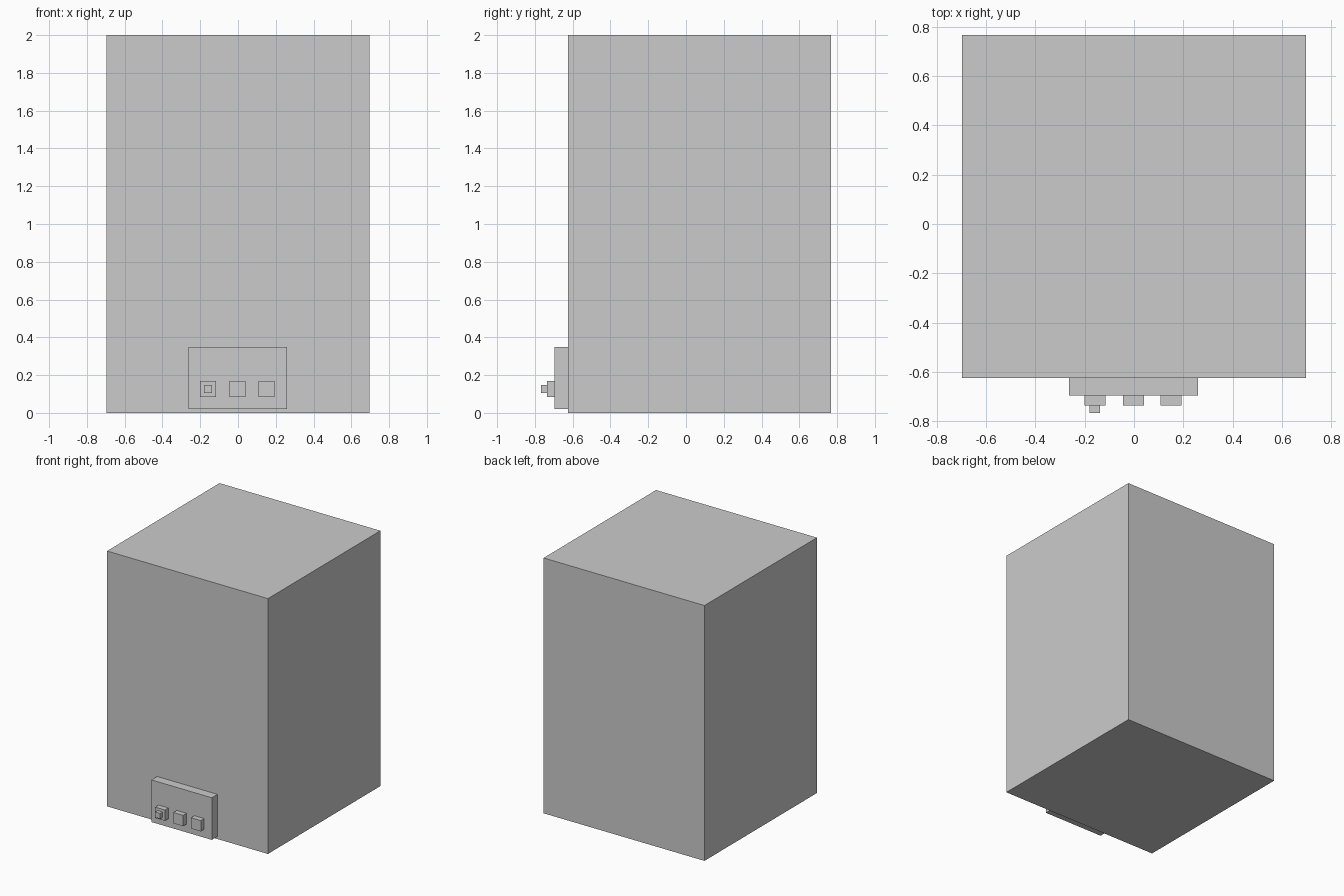
import bpy
import bmesh
from mathutils import Vector

if "Cube" in bpy.data.objects:
    bpy.data.objects.remove(bpy.data.objects["Cube"])


def box(name, lo, hi):
    """Axis-aligned box between two opposite corners."""
    lo, hi = Vector(lo), Vector(hi)
    size = hi - lo
    bm = bmesh.new()
    bmesh.ops.create_cube(bm, size=1)
    bmesh.ops.scale(bm, vec=size, verts=bm.verts)
    mesh = bpy.data.meshes.new(name)
    bm.to_mesh(mesh)
    bm.free()
    obj = bpy.data.objects.new(name, mesh)
    obj.location = (lo + hi) / 2
    bpy.context.collection.objects.link(obj)
    return obj


# Main cabinet
BODY_FRONT = -0.625
box("cabinet_body", (-0.697, BODY_FRONT, 0), (0.697, 0.767, 2))

# Control panel on the lower front
PANEL_FRONT = -0.695
box("control_panel", (-0.263, PANEL_FRONT, 0.02), (0.26, BODY_FRONT, 0.35))

# Row of three square buttons
BUTTON_FRONT = -0.737
HALF = 0.0425
BUTTON_Z = 0.127
button_xs = (-0.159, -0.002, 0.151)
for i, x in enumerate(button_xs, 1):
    box(f"button_{i}", (x - HALF, PANEL_FRONT, BUTTON_Z - HALF),
        (x + HALF, BUTTON_FRONT, BUTTON_Z + HALF))

# Small raised selector on the left button
SEL = 0.0215
x = button_xs[0]
box("selector_tab", (x - SEL, BUTTON_FRONT, BUTTON_Z - SEL),
    (x + SEL, -0.767, BUTTON_Z + SEL))

# Scaled boxes can flip when corners are given front-first; fix normals
for obj in bpy.context.collection.objects:
    bm = bmesh.new()
    bm.from_mesh(obj.data)
    bmesh.ops.recalc_face_normals(bm, faces=bm.faces)
    bm.to_mesh(obj.data)
    bm.free()
